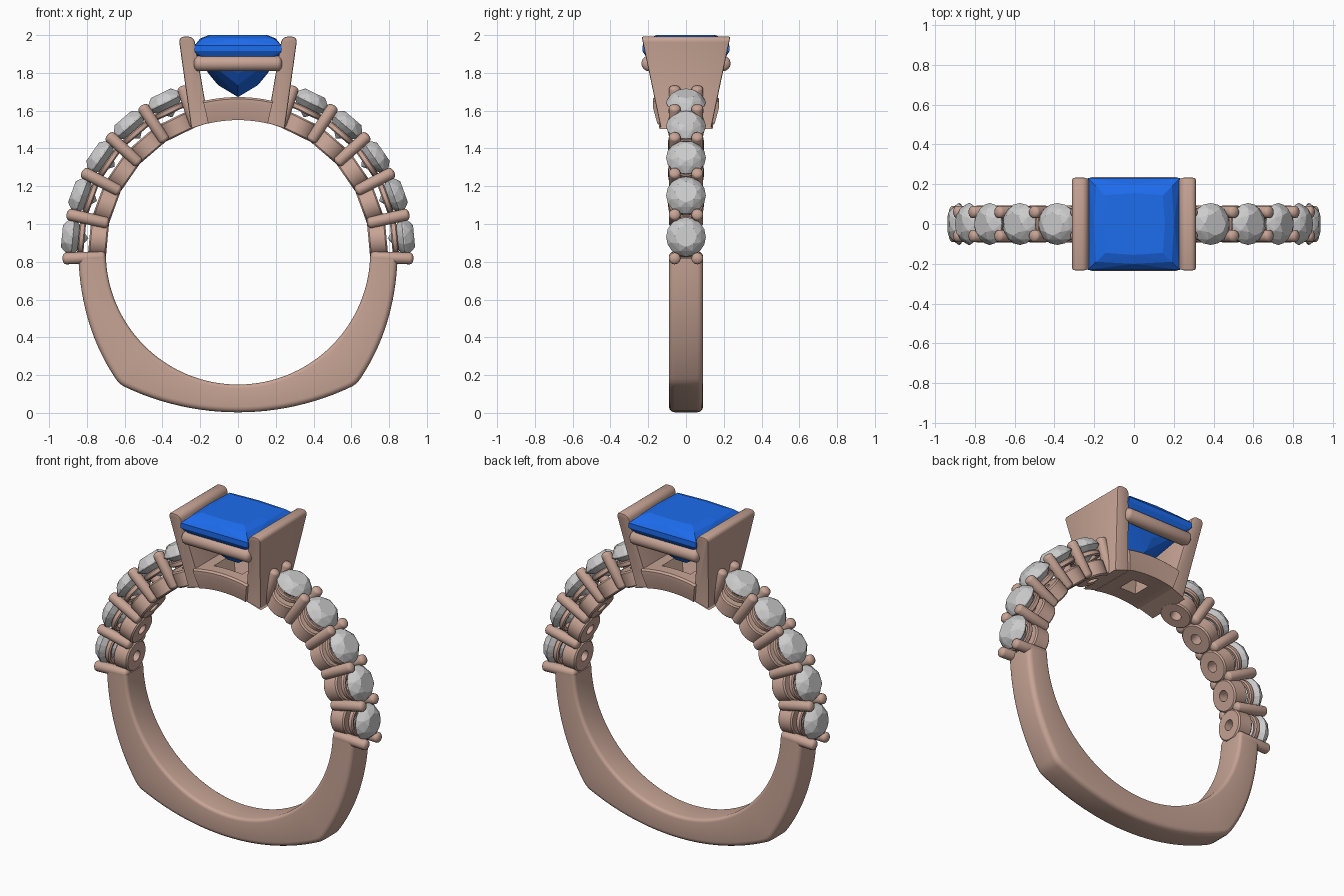
import bpy, bmesh
from math import sin, cos, pi, radians, atan2, hypot
from mathutils import Matrix, Vector

if "Cube" in bpy.data.objects:
    bpy.data.objects.remove(bpy.data.objects["Cube"])

RC = 0.85   # height of finger hole centre
RI = 0.70   # finger hole radius


def material(name, rgb):
    m = bpy.data.materials.new(name)
    m.diffuse_color = (*rgb, 1)
    m.use_nodes = True
    m.node_tree.nodes["Principled BSDF"].inputs["Base Color"].default_value = m.diffuse_color
    return m


METAL = material("rose_metal", (0.57, 0.37, 0.30))
BLUE = material("blue_gem", (0.012, 0.15, 0.85))


def finish(name, bm, mat=METAL, matrix=Matrix(), smooth=True):
    bmesh.ops.recalc_face_normals(bm, faces=bm.faces)
    me = bpy.data.meshes.new(name)
    bm.to_mesh(me)
    bm.free()
    me.transform(matrix)
    ob = bpy.data.objects.new(name, me)
    bpy.context.collection.objects.link(ob)
    if mat:
        me.materials.append(mat)
    if smooth:
        smooth_shade(ob)
    return ob


def smooth_shade(ob):
    bpy.ops.object.select_all(action='DESELECT')
    ob.select_set(True)
    bpy.context.view_layer.objects.active = ob
    bpy.ops.object.shade_smooth_by_angle(angle=radians(35))


def loft(rings, cyclic=False):
    """Skin equal-length rings; cap the ends unless cyclic."""
    bm = bmesh.new()
    vs = [[bm.verts.new(p) for p in r] for r in rings]
    n = len(vs[0])
    for i in range(len(vs) - (0 if cyclic else 1)):
        a, b = vs[i], vs[(i + 1) % len(vs)]
        for j in range(n):
            k = (j + 1) % n
            bm.faces.new((a[j], a[k], b[k], b[j]))
    if not cyclic:
        bm.faces.new(vs[0])
        bm.faces.new(vs[-1])
    return bm


def lathe(profile, n=24, cyclic=False):
    return loft([[(r * cos(2 * pi * j / n), r * sin(2 * pi * j / n), h) for j in range(n)]
                 for r, h in profile], cyclic)


def capsule(r, h0, h1, n=16):
    arc = [(r * cos(t), r * 0.6 * sin(t)) for t in (radians(d) for d in (0, 22, 45, 67, 85))]
    return lathe([(a, h0 + r * 0.6 - b) for a, b in reversed(arc)]
                 + [(a, h1 - r * 0.6 + b) for a, b in arc], n)


def hull(points):
    bm = bmesh.new()
    for p in points:
        bm.verts.new(p)
    bmesh.ops.convex_hull(bm, input=bm.verts)
    return bm


def circle_pts(r, h, n, off=0.0):
    return [(r * cos(2 * pi * (j + off) / n), r * sin(2 * pi * (j + off) / n), h) for j in range(n)]


def on_band(angle):
    """Local z becomes the radial direction at this angle on the band."""
    return Matrix.Translation((0, 0, RC)) @ Matrix.Rotation(pi / 2 - angle, 4, 'Y')


def polar(r, a, y):
    return (r * cos(a), y, RC + r * sin(a))


# Plain lower shank: squared shoulders, gently curved base
half = []
for i in range(17):
    t = i / 16
    half.append(((1-t)**2 * 0.845 + 2*t*(1-t) * 0.83 + t*t * 0.647,
                 (1-t)**2 * 0.82 + 2*t*(1-t) * 0.45 + t*t * 0.18))
half.append((0.63, 0.158))
for i in range(13):
    x = 0.605 * (1 - i / 12)
    half.append((x, 0.003 + 1.4 - (1.4**2 - x*x) ** 0.5))
outline = half + [(-x, z) for x, z in reversed(half[:-1])]


def shank_section(x, z):
    a, ro = atan2(z - RC, x), hypot(x, z - RC)
    pts = []
    w = 0.09
    for r, y, c, start in ((ro, w, 0.03, 0), (RI, w, 0.02, 90), (RI, -w, 0.02, 180), (ro, -w, 0.03, 270)):
        s, q = (1 if r == ro else -1), (1 if y > 0 else -1)
        for k in range(5):
            t = radians(start + k * 22.5)
            pts.append(polar(r - s * c + c * cos(t), a, y - q * c + c * sin(t)))
    return pts


finish("lower_shank", loft([shank_section(x, z) for x, z in outline]))

# Stone-set shoulders
STEP, FIRST = 14.7, 5.3
for side in ("right", "left"):
    def place(deg):
        a = radians(deg)
        return on_band(a if side == "right" else pi - a)
    for i in range(5):
        M = place(FIRST + STEP * i)
        finish(f"{side}_cup_{i+1}", lathe([(0.032, 0.694), (0.086, 0.694), (0.094, 0.702),
               (0.094, 0.782), (0.086, 0.79), (0.032, 0.79)], 32, True), matrix=M)
        finish(f"{side}_stone_seat_{i+1}", lathe([(0.066, 0.82), (0.084, 0.815), (0.092, 0.822),
               (0.092, 0.842), (0.086, 0.848), (0.076, 0.848)], 32, True), matrix=M)
        stone = (circle_pts(0.058, 0.936, 8) + circle_pts(0.085, 0.917, 8, 0.5)
                 + circle_pts(0.105, 0.885, 16) + circle_pts(0.105, 0.878, 16)
                 + circle_pts(0.058, 0.838, 8, 0.5) + [(0, 0, 0.795)])
        finish(f"{side}_round_stone_{i+1}", hull(stone), None, M, False)
    for i in range(6):
        for y, tag in ((-0.06, "front"), (0.06, "back")):
            finish(f"{side}_{tag}_prong_{i+1}", capsule(0.031, 0.70, 0.93),
                   matrix=place(FIRST + STEP * (i - 0.5)) @ Matrix.Translation((0, y, 0)))

# Flared side plates of the head
for s, side in ((1, "right"), (-1, "left")):
    bottom = [(0.155, 1.535, 0.138), (0.247, 1.505, 0.133)]
    top = [(0.233, 1.992, 0.235), (0.315, 1.992, 0.235)]
    rings = [[(s*a[0], -a[2], a[1]), (s*b[0], -b[2], b[1]), (s*b[0], b[2], b[1]), (s*a[0], a[2], a[1])]
             for a, b in (bottom, top)]
    bm = loft(rings)
    up = [e for e in bm.edges if all(v.co.z > 1.9 for v in e.verts) and abs(e.verts[0].co.x - e.verts[1].co.x) < 0.01]
    bmesh.ops.bevel(bm, geom=up, offset=0.03, segments=5, profile=0.5, affect='EDGES')
    rim = [e for e in bm.edges if len(e.link_faces) == 2 and e.calc_face_angle() > 0.9]
    bmesh.ops.bevel(bm, geom=rim, offset=0.008, segments=2, profile=0.5, affect='EDGES')
    finish(f"{side}_head_plate", bm)

# Gallery bars under the girdle of the gem
for y, tag in ((-0.195, "front"), (0.195, "back")):
    finish(f"{tag}_gallery_bar", capsule(0.041, -0.235, 0.235, 24),
           matrix=Matrix.Translation((0, y, 1.85)) @ Matrix.Rotation(pi / 2, 4, 'Y'))

# Curved bridge below the gem, with a tapered window
sections = []
for i in range(13):
    a = radians(77 + 26 * i / 12)
    sections.append([polar(r, a, y) for r, y in ((RI, -0.152), (0.79, -0.176), (0.812, -0.176), (0.822, -0.165),
                     (0.822, 0.165), (0.812, 0.176), (0.79, 0.176), (RI, 0.152))])
bridge = finish("head_bridge", loft(sections), smooth=False)
cutter = finish("bridge_cutter", loft([[(-w, -w, z), (w, -w, z), (w, w, z), (-w, w, z)]
                for w, z in ((0.04, 1.5), (0.115, 1.72))]), None, smooth=False)
cutter.hide_render = True
mod = bridge.modifiers.new("window", 'BOOLEAN')
mod.operation, mod.object, mod.solver = 'DIFFERENCE', cutter, 'EXACT'
bpy.context.view_layer.objects.active = bridge
bpy.ops.object.modifier_apply(modifier=mod.name)
bpy.data.objects.remove(cutter)
smooth_shade(bridge)

# Square-cut centre gem: (corner, mid-side, height) for each tier
gem = [(0, 0, 1.672)]
for c, m, z in ((0.145, 0.155, 2.0), (0.19, 0.20, 1.982), (0.23, 0.23, 1.945), (0.23, 0.23, 1.915),
                (0.16, 0.19, 1.85), (0.10, 0.155, 1.795), (0.05, 0.105, 1.735)):
    gem += [(sx * c, sy * c, z) for sx in (-1, 1) for sy in (-1, 1)]
    gem += [(m, 0, z), (-m, 0, z), (0, m, z), (0, -m, z)]
finish("square_gem", hull(gem), BLUE, smooth=False)
